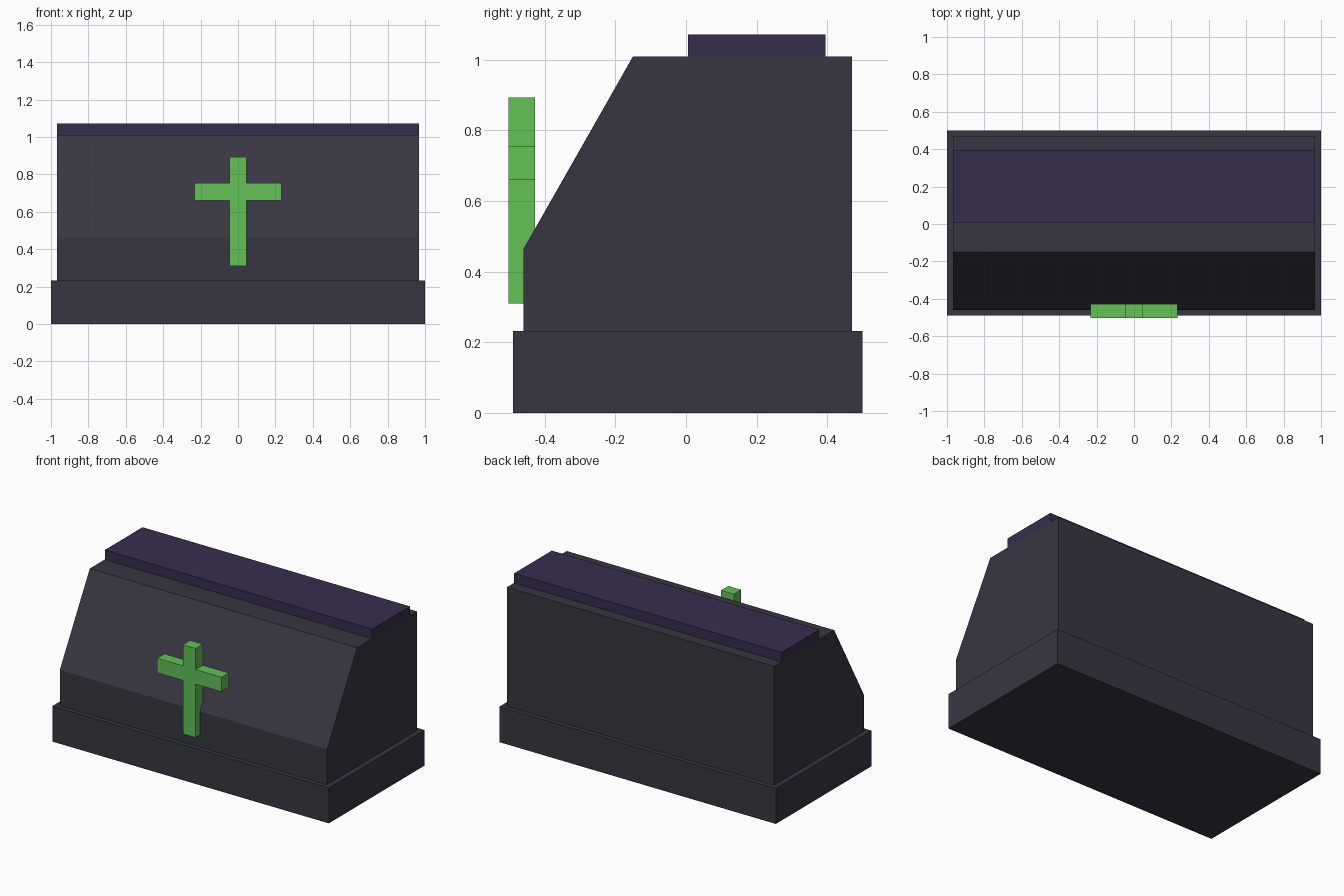
import bpy
import bmesh

cube = bpy.data.objects.get("Cube")
if cube:
    bpy.data.objects.remove(cube, do_unlink=True)


def material(name, rgb):
    mat = bpy.data.materials.new(name)
    mat.use_nodes = True
    mat.diffuse_color = (*rgb, 1)
    mat.node_tree.nodes["Principled BSDF"].inputs["Base Color"].default_value = (*rgb, 1)
    return mat


slate = material("dark slate", (0.038, 0.037, 0.055))
purple = material("dark purple", (0.038, 0.027, 0.073))
green = material("green", (0.125, 0.54, 0.097))


def prism(name, outline, offset, mat):
    """Extrude a closed 3D outline along the offset into a flat-shaded solid."""
    bm = bmesh.new()
    face = bm.faces.new([bm.verts.new(p) for p in outline])
    ext = bmesh.ops.extrude_face_region(bm, geom=[face], use_keep_orig=True)
    moved = [v for v in ext["geom"] if isinstance(v, bmesh.types.BMVert)]
    bmesh.ops.translate(bm, verts=moved, vec=offset)
    bmesh.ops.recalc_face_normals(bm, faces=bm.faces)
    mesh = bpy.data.meshes.new(name)
    bm.to_mesh(mesh)
    bm.free()
    mesh.materials.append(mat)
    obj = bpy.data.objects.new(name, mesh)
    bpy.context.collection.objects.link(obj)
    return obj


def side_prism(name, profile, half_width, mat):
    """Run a y-z profile across the full width."""
    return prism(name, [(-half_width, y, z) for y, z in profile],
                 (2 * half_width, 0, 0), mat)


def rect(y0, y1, z0, z1):
    return [(y0, z0), (y1, z0), (y1, z1), (y0, z1)]


# Plinth, sloped body and top slab
side_prism("base", rect(-0.49, 0.5, 0, 0.232), 1.0, slate)
side_prism("body", [(-0.46, 0.232), (0.47, 0.232), (0.47, 1.01),
                    (-0.15, 1.01), (-0.46, 0.465)], 0.967, slate)
side_prism("top_slab", rect(0.005, 0.395, 1.01, 1.072), 0.967, purple)

# Cross on the front: right half outline mirrored to the left
half = [(0.046, 0.31), (0.046, 0.66), (0.233, 0.66),
        (0.233, 0.755), (0.046, 0.755), (0.046, 0.893)]
outline = half + [(-x, z) for x, z in reversed(half)]
prism("cross", [(x, -0.503, z) for x, z in outline], (0, 0.075, 0), green)
